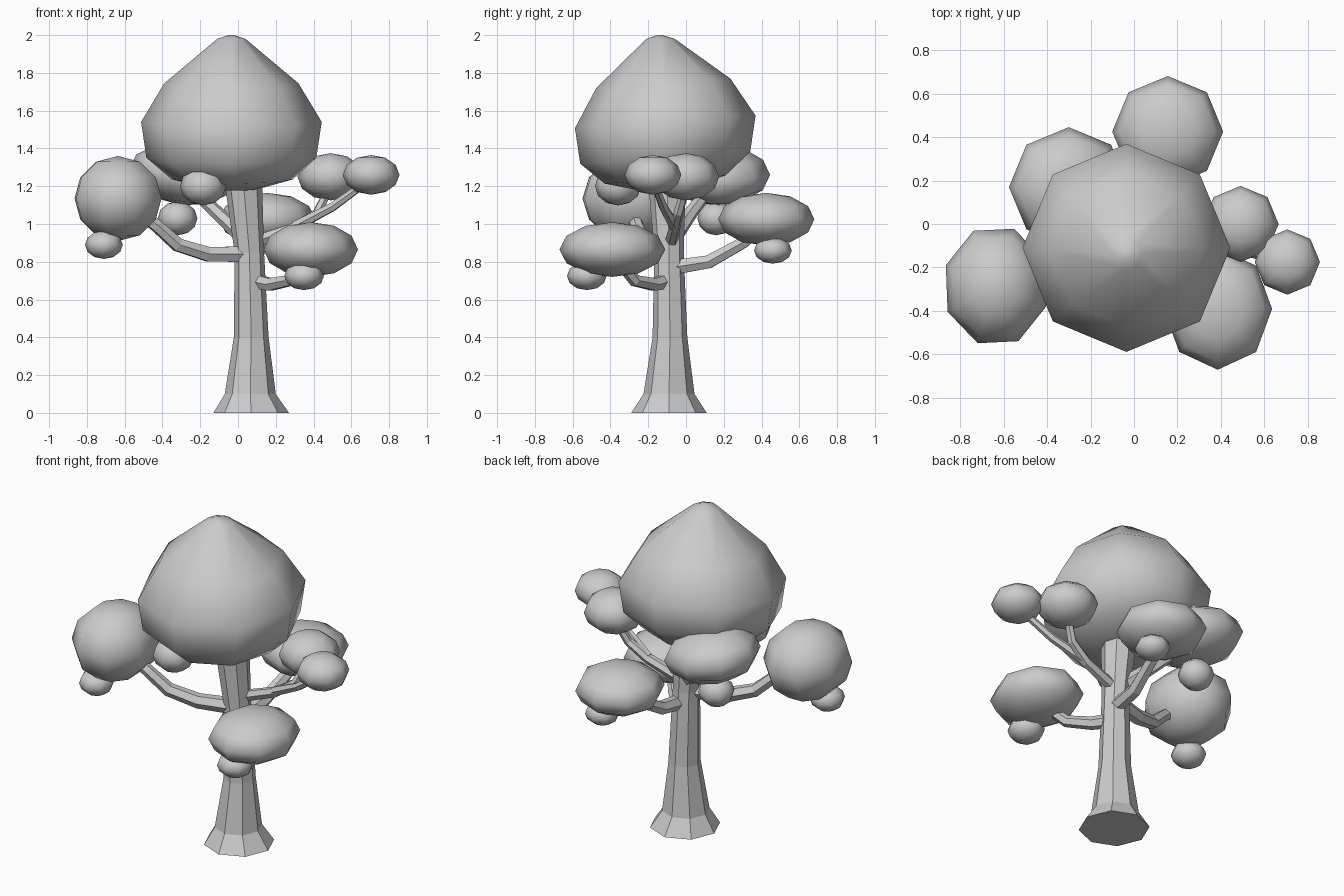
import bpy, bmesh, math
from mathutils import Matrix, Vector

cube = bpy.data.objects.get("Cube")
if cube:
    bpy.data.objects.remove(cube, do_unlink=True)

grey = bpy.data.materials.new("light_grey")
grey.use_nodes = True
COLOUR = (0.6, 0.6, 0.6, 1)
grey.diffuse_color = COLOUR
grey.node_tree.nodes["Principled BSDF"].inputs["Base Color"].default_value = COLOUR


def add_object(name, bm, smooth):
    bmesh.ops.recalc_face_normals(bm, faces=bm.faces)
    for f in bm.faces:
        f.smooth = smooth
    mesh = bpy.data.meshes.new(name)
    bm.to_mesh(mesh)
    bm.free()
    mesh.materials.append(grey)
    obj = bpy.data.objects.new(name, mesh)
    bpy.context.collection.objects.link(obj)
    return obj


def lathe(name, rings, smooth, sides=8):
    """Skin a stack of octagons given as (x, y, z, radius)."""
    bm = bmesh.new()
    loops = []
    for x, y, z, r in rings:
        turn = [2 * math.pi * i / sides for i in range(sides)]
        loops.append([bm.verts.new((x + r * math.cos(a), y + r * math.sin(a), z)) for a in turn])
    for low, high in zip(loops, loops[1:]):
        for i in range(sides):
            j = (i + 1) % sides
            bm.faces.new((low[i], low[j], high[j], high[i]))
    bm.faces.new(loops[0])
    bm.faces.new(loops[-1])
    return add_object(name, bm, smooth)


def leaf_ball(name, centre, size, turn=0, lean=0):
    """Squashed eight-sided ball; lean raises the side towards -x."""
    bm = bmesh.new()
    bmesh.ops.create_uvsphere(bm, u_segments=8, v_segments=6, radius=1)
    bm.transform(Matrix.Diagonal((*size, 1)) @ Matrix.Rotation(math.radians(turn), 4, 'Z'))
    for v in bm.verts:
        v.co.z -= lean * v.co.x
    bm.transform(Matrix.Translation(centre))
    return add_object(name, bm, True)


def branch(name, points, thick, thin):
    """Six-sided tapering limb along a path."""
    curve = bpy.data.curves.new(name, 'CURVE')
    curve.dimensions = '3D'
    curve.bevel_depth = 1
    curve.bevel_resolution = 1
    curve.use_fill_caps = True
    spline = curve.splines.new('POLY')
    spline.points.add(len(points) - 1)
    spline.use_smooth = False
    for i, (p, co) in enumerate(zip(spline.points, points)):
        p.co = (*co, 1)
        p.radius = thick + (thin - thick) * i / (len(points) - 1)
    curve.materials.append(grey)
    obj = bpy.data.objects.new(name, curve)
    bpy.context.collection.objects.link(obj)
    bpy.ops.object.select_all(action='DESELECT')
    obj.select_set(True)
    bpy.context.view_layer.objects.active = obj
    bpy.ops.object.convert(target='MESH')


# Trunk with flared foot
lathe("trunk", [(.07, -.09, 0, .2), (.065, -.09, .1, .135), (.07, -.085, .4, .092),
                (.06, -.09, .85, .078), (.03, -.1, 1.2, .098), (.02, -.1, 1.35, .1)], False)

# Main crown, tilted a little up towards the back
crown = lathe("crown", [(-.02, -.11, 1.185, .13), (-.03, -.11, 1.235, .32),
                        (-.035, -.11, 1.35, .45), (-.035, -.11, 1.54, .478),
                        (-.035, -.12, 1.745, .355), (-.035, -.135, 1.98, .075),
                        (-.035, -.14, 2.0, .015)], True)
for v in crown.data.vertices:
    v.co.z += .07 * (v.co.y + .12) * min(1, (2 - v.co.z) * 4)

# Side foliage
leaf_ball("right_foliage", (-.635, -.285, 1.135), (.245, .28, .225), turn=25)
leaf_ball("right_tuft", (-.71, -.37, .89), (.1, .1, .075))
leaf_ball("front_foliage", (.385, -.39, .865), (.25, .28, .145))
leaf_ball("front_tuft", (.35, -.525, .725), (.105, .105, .075))
leaf_ball("left_inner_foliage", (.49, 0, 1.25), (.175, .175, .125))
leaf_ball("left_outer_foliage", (.705, -.175, 1.26), (.15, .15, .105))
leaf_ball("back_foliage", (.155, .425, 1.025), (.255, .255, .14))
leaf_ball("back_tuft", (.25, .46, .86), (.1, .1, .07))
leaf_ball("back_right_foliage", (-.3, .17, 1.26), (.275, .275, .16), lean=.12)
leaf_ball("back_right_tuft", (-.32, .16, 1.03), (.105, .1, .09))
leaf_ball("under_crown_tuft", (-.185, -.36, 1.2), (.122, .122, .102))

# Branches
branch("right_branch", [(.05, -.1, .84), (-.16, -.16, .84), (-.32, -.22, .89),
                        (-.43, -.26, .99), (-.58, -.285, 1.1)], .048, .032)
branch("front_branch", [(.08, -.1, .7), (.17, -.17, .68), (.27, -.27, .7),
                        (.36, -.37, .82)], .042, .03)
branch("back_branch", [(.08, -.07, .77), (.09, .12, .8), (.12, .3, .9),
                       (.15, .42, 1)], .045, .03)
branch("left_branch", [(.07, -.08, .9), (.3, -.06, .98), (.42, -.04, 1.06),
                       (.49, 0, 1.2)], .035, .022)
branch("left_fork", [(.3, -.06, .985), (.5, -.12, 1.09), (.68, -.17, 1.22)], .03, .02)
branch("back_right_branch", [(.04, -.07, .92), (-.1, .02, 1.05), (-.28, .15, 1.22)], .045, .03)
